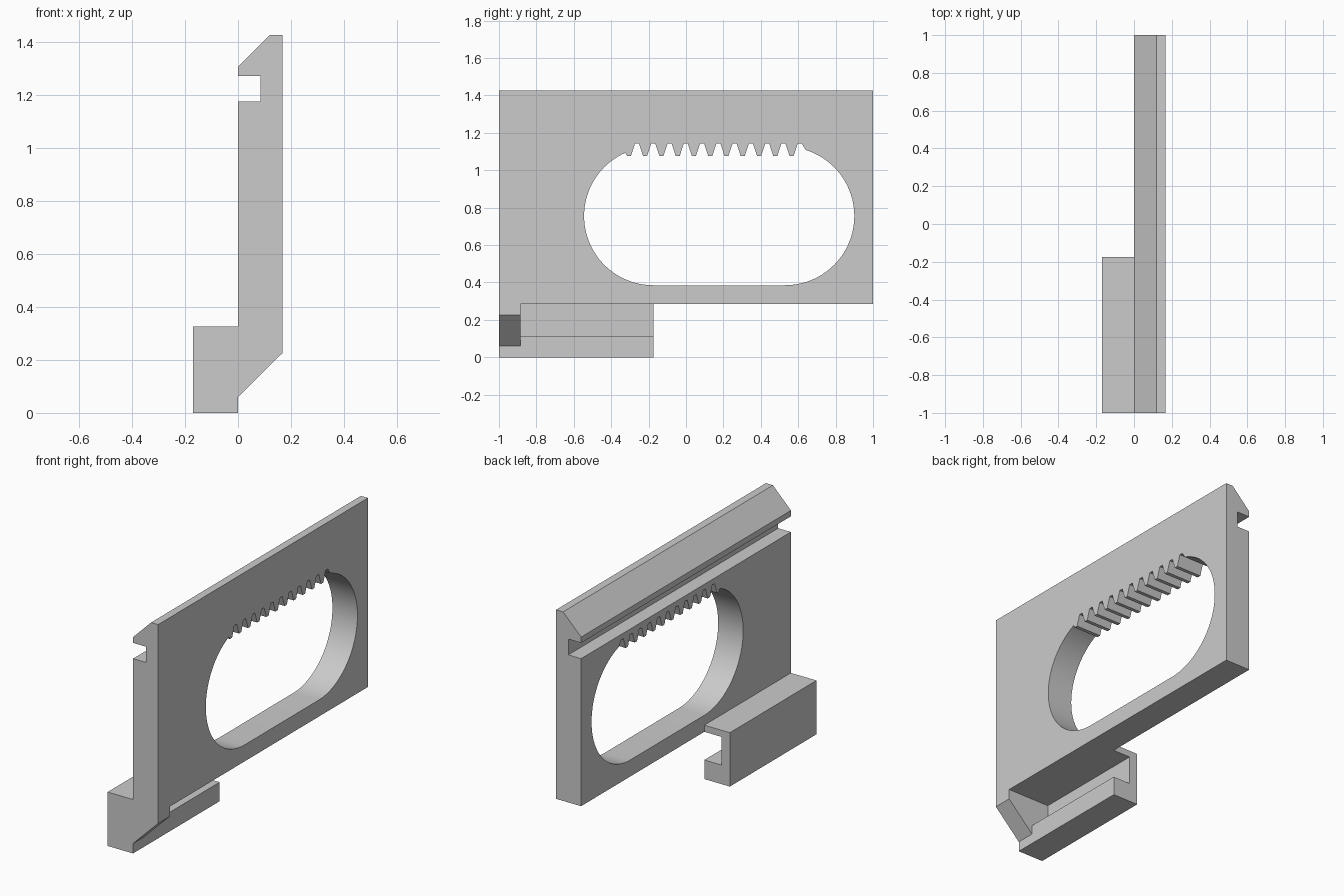
import bpy, bmesh, math

cube = bpy.data.objects.get("Cube")
if cube:
    bpy.data.objects.remove(cube, do_unlink=True)

grey = bpy.data.materials.new("plain_grey")
grey.use_nodes = True
colour = (0.6, 0.6, 0.6, 1)
grey.diffuse_color = colour
grey.node_tree.nodes["Principled BSDF"].inputs["Base Color"].default_value = colour


def extrude(name, profile, axis, start, end):
    """Sweep a closed profile along x (profile is y, z) or y (profile is x, z)."""
    bm = bmesh.new()
    place = (lambda a, b: (start, a, b)) if axis == "x" else (lambda a, b: (a, start, b))
    face = bm.faces.new([bm.verts.new(place(a, b)) for a, b in profile])
    swept = bmesh.ops.extrude_face_region(bm, geom=[face])["geom"]
    step = (end - start, 0, 0) if axis == "x" else (0, end - start, 0)
    bmesh.ops.translate(bm, vec=step, verts=[v for v in swept if isinstance(v, bmesh.types.BMVert)])
    bmesh.ops.recalc_face_normals(bm, faces=bm.faces)
    mesh = bpy.data.meshes.new(name)
    bm.to_mesh(mesh)
    bm.free()
    mesh.materials.append(grey)
    obj = bpy.data.objects.new(name, mesh)
    bpy.context.collection.objects.link(obj)
    return obj


def arc(cy, cz, radius, first, last, steps=36):
    angles = [math.radians(first + (last - first) * i / steps) for i in range(steps + 1)]
    return [(cy + radius * math.cos(a), cz + radius * math.sin(a)) for a in angles]


LEFT, RIGHT = 0.0, 0.167          # plate faces
OUT, BASE, SHELF = -0.17, 0.285, 0.325

# Tall plate with bevelled top lip and a groove under it
plate = extrude("plate", [
    (LEFT, BASE), (RIGHT, BASE), (RIGHT, 1.425), (0.12, 1.425), (LEFT, 1.305),
    (LEFT, 1.27), (0.085, 1.27), (0.085, 1.175), (LEFT, 1.175)], "y", -1, 1)

# Rounded slot with a toothed rack along its upper edge
ROOT, TIP, PITCH = 1.142, 1.077, 0.087
slot = arc(0.53, 0.755, 0.37, -90, 72.7)
for k in reversed(range(11)):
    c = -0.262 + PITCH * k
    slot += [(c + 0.011, ROOT), (c - 0.011, ROOT), (c - 0.0325, TIP), (c - 0.0545, TIP)]
slot += arc(-0.175, 0.755, 0.37, 113.7, 270)
cutter = extrude("slot_cutter", slot, "x", -0.1, 0.3)
cutter.hide_render = True

cut = plate.modifiers.new("slot", "BOOLEAN")
cut.operation = "DIFFERENCE"
cut.solver = "EXACT"
cut.object = cutter
bpy.ops.object.select_all(action="DESELECT")
bpy.context.view_layer.objects.active = plate
plate.select_set(True)
bpy.ops.object.modifier_apply(modifier=cut.name)
bpy.data.objects.remove(cutter, do_unlink=True)
bpy.ops.object.shade_smooth_by_angle(angle=math.radians(30))

# Solid end stop with sloped underside
extrude("end_stop", [
    (OUT, 0), (LEFT, 0), (LEFT, 0.06), (RIGHT, 0.225), (RIGHT, BASE),
    (LEFT, BASE), (LEFT, SHELF), (OUT, SHELF)], "y", -1, -0.885)

# Open channel rail behind the stop
extrude("channel_rail", [
    (OUT, 0), (LEFT, 0), (LEFT, 0.115), (-0.115, 0.115), (-0.115, BASE),
    (LEFT, BASE), (LEFT, SHELF), (OUT, SHELF)], "y", -0.885, -0.175)
